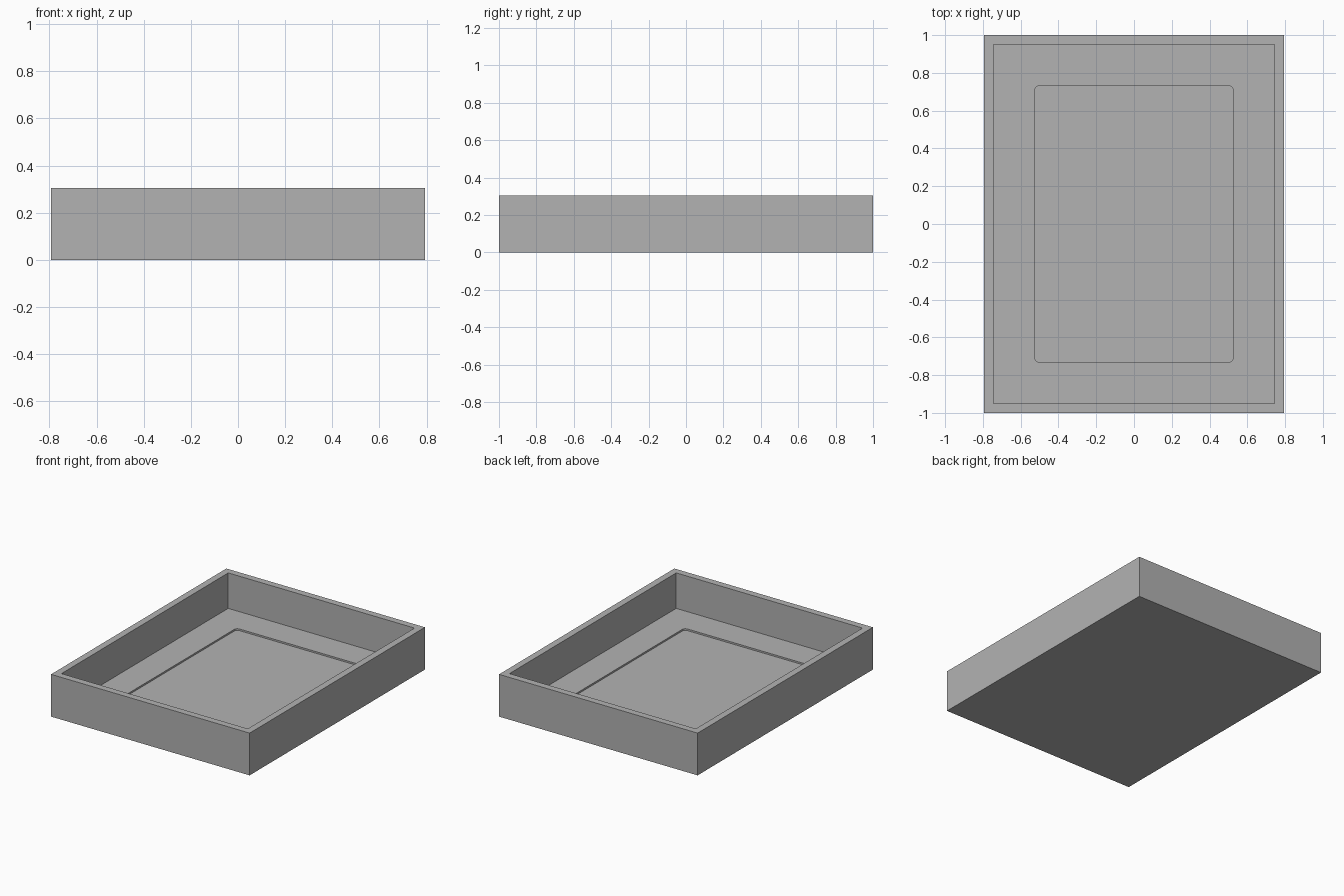
import bpy
import bmesh
from mathutils import Matrix

default = bpy.data.objects.get("Cube")
if default:
    bpy.data.objects.remove(default, do_unlink=True)

WIDTH, LENGTH, HEIGHT = 1.586, 2.0, 0.305
WALL = 0.049           # wall and floor thickness
MARGIN = 0.219         # floor margin around the recess
DEPTH = 0.012          # recess depth
RADIUS = 0.025         # recess corner radius

grey = bpy.data.materials.new("plain_grey")
grey.use_nodes = True
colour = (0.448, 0.448, 0.448, 1)
grey.diffuse_color = colour
grey.node_tree.nodes["Principled BSDF"].inputs["Base Color"].default_value = colour


def box(bm, size, bottom):
    """Add a box centred in x and y, resting on the given height."""
    place = Matrix.Translation((0, 0, bottom + size[2] / 2))
    bmesh.ops.create_cube(bm, size=1, matrix=place @ Matrix.Diagonal((*size, 1)))


def make_object(name, bm):
    mesh = bpy.data.meshes.new(name)
    bm.to_mesh(mesh)
    bm.free()
    mesh.materials.append(grey)
    obj = bpy.data.objects.new(name, mesh)
    bpy.context.collection.objects.link(obj)
    return obj


# Open tray: inset the top face, then sink it to floor level
bm = bmesh.new()
box(bm, (WIDTH, LENGTH, HEIGHT), 0)
bm.normal_update()
top = max(bm.faces, key=lambda f: f.calc_center_median().z)
bmesh.ops.inset_region(bm, faces=[top], thickness=WALL, use_even_offset=True)
floor = bmesh.ops.extrude_discrete_faces(bm, faces=[top])["faces"][0]
bmesh.ops.translate(bm, verts=floor.verts, vec=(0, 0, WALL - HEIGHT))
bmesh.ops.recalc_face_normals(bm, faces=bm.faces)
tray = make_object("tray", bm)

# Rounded cutter for the shallow floor recess
bm = bmesh.new()
inset = 2 * (WALL + MARGIN)
box(bm, (WIDTH - inset, LENGTH - inset, HEIGHT / 2), WALL - DEPTH)
upright = [e for e in bm.edges
           if abs(e.verts[0].co.z - e.verts[1].co.z) > DEPTH]
bmesh.ops.bevel(bm, geom=upright, offset=RADIUS, segments=6,
                profile=0.5, affect='EDGES')
cutter = make_object("recess_cutter", bm)
cutter.hide_render = True

# Cut the recess, then discard the cutter
cut = tray.modifiers.new("floor_recess", 'BOOLEAN')
cut.operation = 'DIFFERENCE'
cut.solver = 'EXACT'
cut.object = cutter
bpy.context.view_layer.objects.active = tray
tray.select_set(True)
bpy.ops.object.modifier_apply(modifier=cut.name)
bpy.data.objects.remove(cutter, do_unlink=True)
bpy.ops.object.shade_smooth_by_angle()
